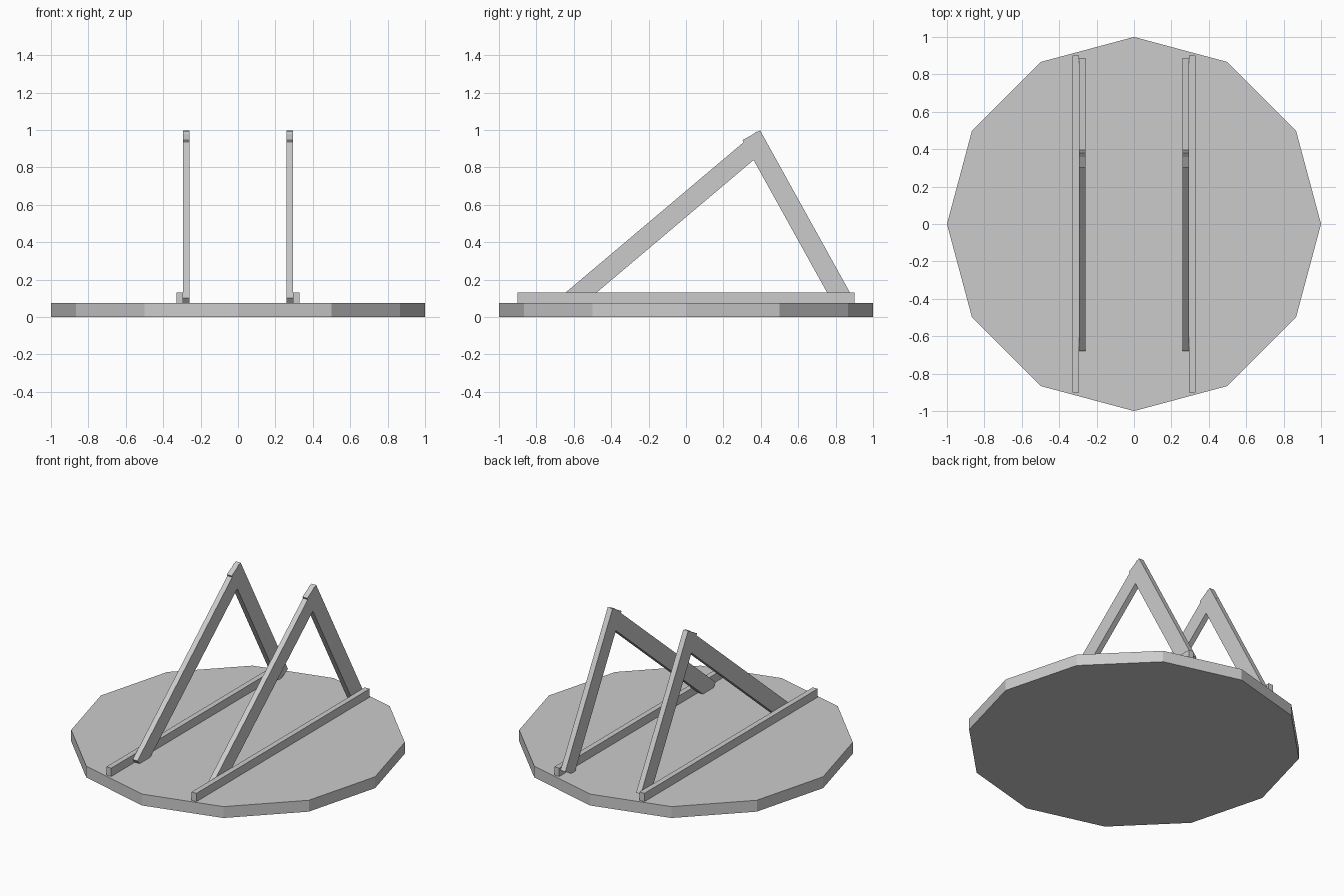
import bpy, bmesh, math

if "Cube" in bpy.data.objects:
    bpy.data.objects.remove(bpy.data.objects["Cube"])

BASE_TOP = 0.075


def finish(name, bm):
    bmesh.ops.recalc_face_normals(bm, faces=bm.faces)
    mesh = bpy.data.meshes.new(name)
    bm.to_mesh(mesh)
    bm.free()
    obj = bpy.data.objects.new(name, mesh)
    bpy.context.collection.objects.link(obj)
    return obj


def extrude_profile(name, points, x0, x1):
    """Extrude a closed (y, z) profile along x."""
    bm = bmesh.new()
    face = bm.faces.new([bm.verts.new((x0, y, z)) for y, z in points])
    new = bmesh.ops.extrude_face_region(bm, geom=[face])["geom"]
    bmesh.ops.translate(bm, vec=(x1 - x0, 0, 0),
                        verts=[v for v in new if isinstance(v, bmesh.types.BMVert)])
    return finish(name, bm)


def bar(start, end, width, side):
    """Rectangle with one long edge start-end, widened to the given side."""
    (y0, z0), (y1, z1) = start, end
    length = math.hypot(y1 - y0, z1 - z0)
    ny = (z1 - z0) / length * width * side
    nz = -(y1 - y0) / length * width * side
    return [start, end, (y1 + ny, z1 + nz), (y0 + ny, z0 + nz)]


# Twelve-sided base disc
bm = bmesh.new()
ring = [bm.verts.new((math.cos(i * math.pi / 6), math.sin(i * math.pi / 6), 0))
        for i in range(12)]
face = bm.faces.new(ring)
new = bmesh.ops.extrude_face_region(bm, geom=[face])["geom"]
bmesh.ops.translate(bm, vec=(0, 0, BASE_TOP),
                    verts=[v for v in new if isinstance(v, bmesh.types.BMVert)])
finish("base_disc", bm)

# Profiles of one side frame: floor rail, long front strut, steep rear strut
rail = [(-0.902, BASE_TOP), (0.902, BASE_TOP), (0.902, 0.13), (-0.902, 0.13)]
long_strut = bar((-0.678, 0.102), (0.376, 0.992), 0.107, 1)
rear_strut = bar((0.396, 0.998), (0.888, 0.11), 0.107, 1)

# Mirrored left and right frames
for label, s in (("left", -1), ("right", 1)):
    extrude_profile(label + "_rail", rail, s * 0.293, s * 0.328)
    extrude_profile(label + "_front_strut", long_strut, s * 0.258, s * 0.293)
    extrude_profile(label + "_rear_strut", rear_strut, s * 0.258, s * 0.293)
